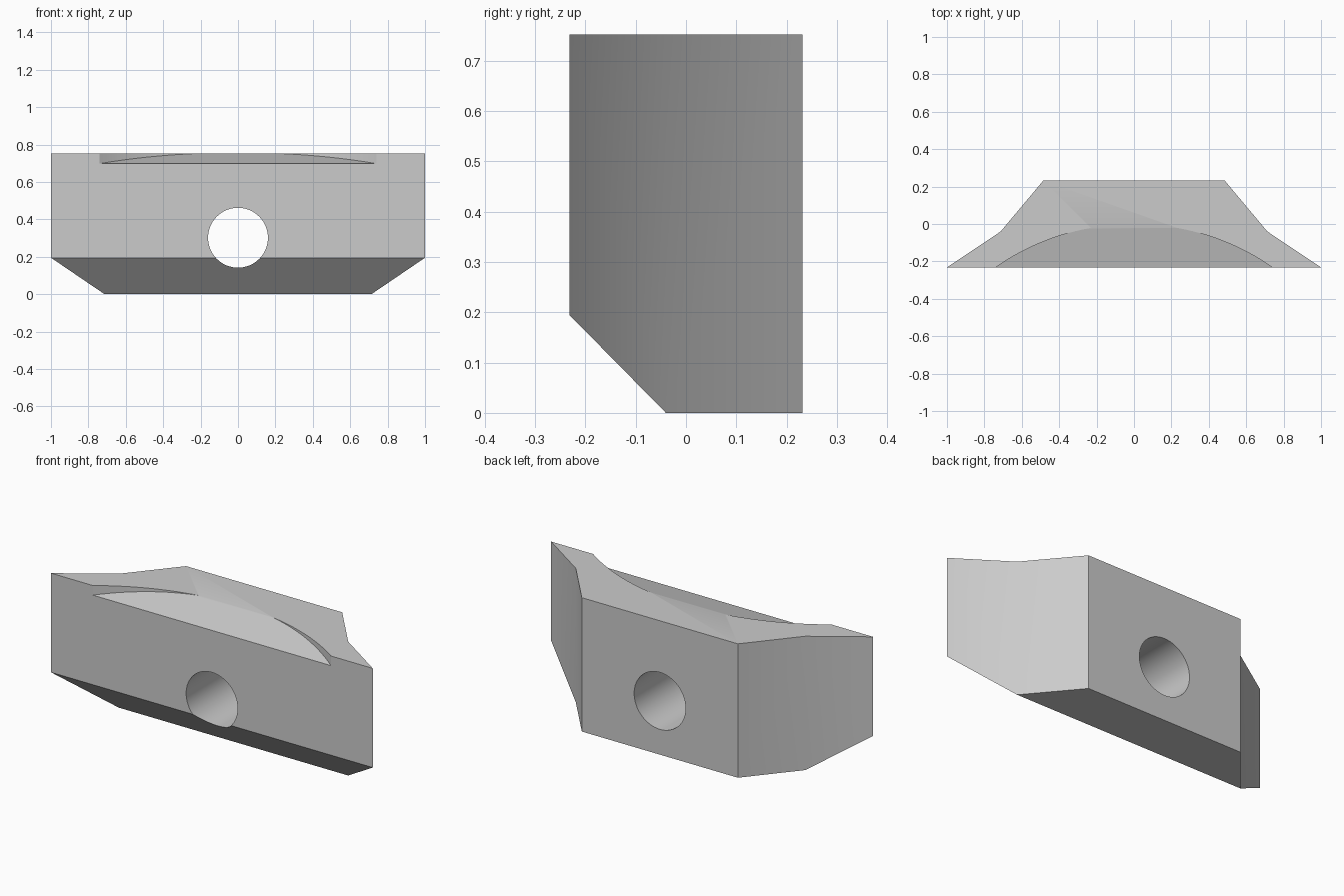
import bpy, bmesh, math

cube = bpy.data.objects.get("Cube")
if cube:
    bpy.data.objects.remove(cube, do_unlink=True)

HEIGHT, FRONT, BACK = 0.752, -0.232, 0.232

grey = bpy.data.materials.new("grey")
grey.use_nodes = True
colour = (0.6, 0.6, 0.6, 1)
grey.diffuse_color = colour
grey.node_tree.nodes["Principled BSDF"].inputs["Base Color"].default_value = colour


def prism(name, plan, bottom, top, chamfer=None):
    """Extrude a plan outline between a floor function and a flat top."""
    bm = bmesh.new()
    low = [bm.verts.new((x, y, bottom(y))) for x, y in plan]
    high = [bm.verts.new((x, y, top)) for x, y in plan]
    bm.faces.new(low)
    bm.faces.new(high)
    for i in range(len(plan)):
        j = (i + 1) % len(plan)
        bm.faces.new((low[i], low[j], high[j], high[i]))
    bmesh.ops.recalc_face_normals(bm, faces=bm.faces)
    if chamfer:
        point, normal = chamfer
        bmesh.ops.bisect_plane(bm, geom=bm.verts[:] + bm.edges[:] + bm.faces[:], dist=1e-4,
                               plane_co=point, plane_no=normal, clear_outer=True)
        bmesh.ops.holes_fill(bm, edges=[e for e in bm.edges if e.is_boundary])
        bmesh.ops.recalc_face_normals(bm, faces=bm.faces)
    mesh = bpy.data.meshes.new(name)
    bm.to_mesh(mesh)
    bm.free()
    mesh.materials.append(grey)
    obj = bpy.data.objects.new(name, mesh)
    bpy.context.collection.objects.link(obj)
    return obj


# Block with flared sides and a sloping lower front
half = [(1.0, FRONT), (0.713, -0.04), (0.485, BACK)]
plan = half + [(-x, y) for x, y in reversed(half)]
block = prism("block", plan, lambda y: 0.0, HEIGHT,
              chamfer=((0, -0.04, 0), (0, -0.195, -0.192)))

# Shallow curved recess whose floor rises towards the back
half_width, sag = 0.74, -FRONT
radius = (half_width ** 2 + sag ** 2) / (2 * sag)
spread = math.asin(half_width / radius)
steps = 40
arc = []
for i in range(steps + 1):
    a = spread * (1 - 2 * i / steps)
    arc.append((radius * math.sin(a), radius * math.cos(a) - radius))
arc += [(-half_width, -0.4), (half_width, -0.4)]
slope = (HEIGHT - 0.698) / (-0.02 - FRONT)
recess = prism("recess_cutter", arc, lambda y: 0.698 + slope * (y - FRONT), 1.0)

# Round hole from front to back
bpy.ops.mesh.primitive_cylinder_add(vertices=64, radius=0.16, depth=1,
                                    location=(0, 0, 0.302), rotation=(math.pi / 2, 0, 0))
hole = bpy.context.object
hole.name = "hole_cutter"
hole.data.materials.append(grey)

# Cut the block, then smooth its shallow edges
bpy.ops.object.select_all(action="DESELECT")
bpy.context.view_layer.objects.active = block
block.select_set(True)
for cutter in (recess, hole):
    cutter.hide_render = True
    mod = block.modifiers.new(cutter.name, "BOOLEAN")
    mod.operation, mod.solver, mod.object = "DIFFERENCE", "EXACT", cutter
    bpy.ops.object.modifier_apply(modifier=mod.name)
    bpy.data.objects.remove(cutter, do_unlink=True)
bpy.ops.object.shade_smooth_by_angle(angle=math.radians(30))
